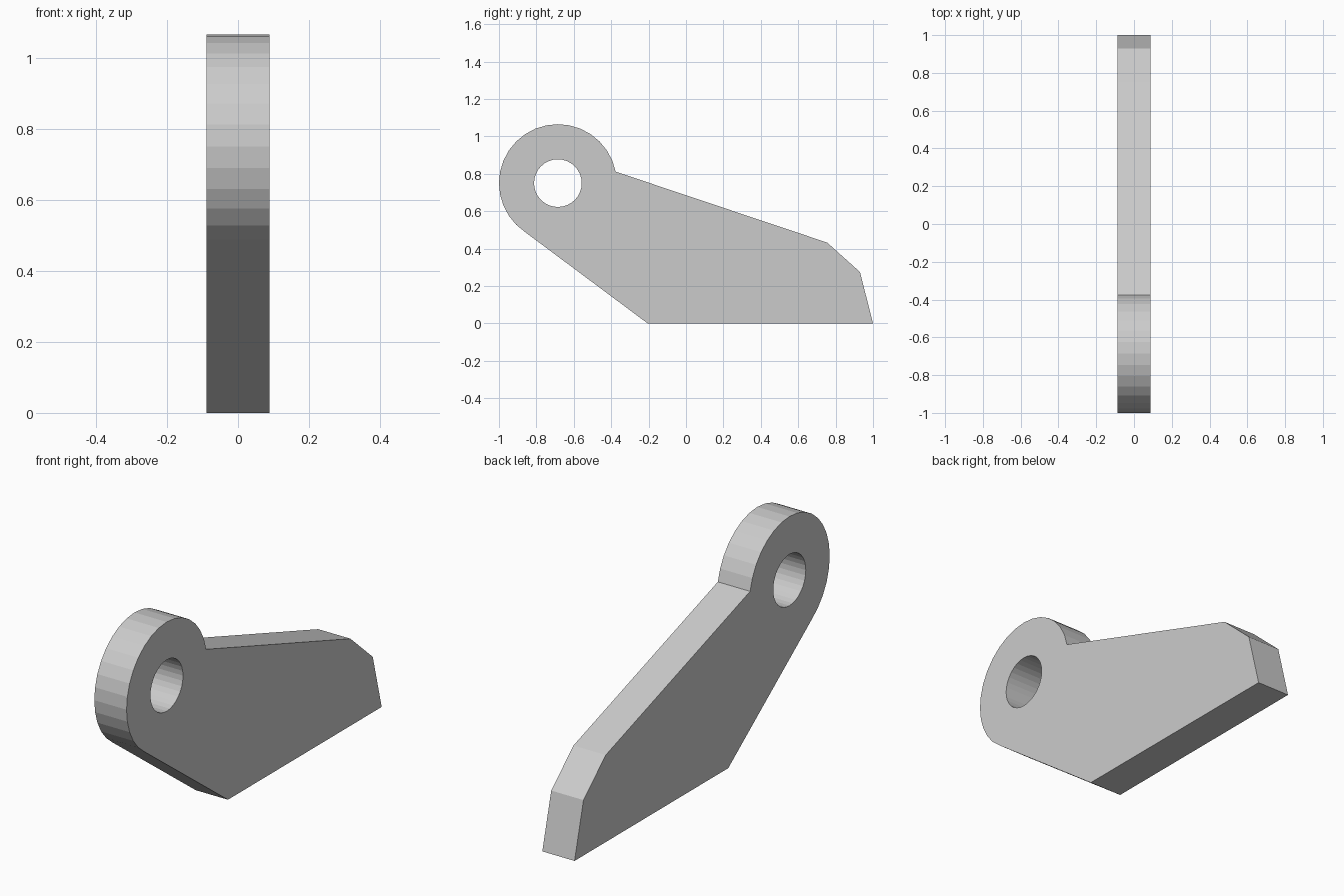
import bpy, bmesh
from math import cos, sin, radians

if "Cube" in bpy.data.objects:
    bpy.data.objects.remove(bpy.data.objects["Cube"])

THICK = 0.177
EYE = (-0.685, 0.75)          # centre of the eye in (y, z)
STEP = 360 / 32


def arc(radius, first, last):
    """Points on the eye circle, in 32nds of a turn."""
    return [(EYE[0] + radius * cos(radians(i * STEP)),
             EYE[1] + radius * sin(radians(i * STEP))) for i in range(first, last + 1)]


def add_loop(bm, points):
    verts = [bm.verts.new((0, y, z)) for y, z in points]
    return [bm.edges.new((a, b)) for a, b in zip(verts, verts[1:] + verts[:1])]


# Outline: rounded eye running tangentially into the foot and sloped arm
outline = arc(0.315, 1, 21) + [(-0.205, 0), (1, 0), (0.93, 0.275), (0.755, 0.432)]
hole = arc(0.1275, 0, 31)

# Flat plate with a pin hole
bm = bmesh.new()
edges = add_loop(bm, outline) + add_loop(bm, hole)
bmesh.ops.triangle_fill(bm, edges=edges, use_beauty=True, normal=(1, 0, 0))
bmesh.ops.recalc_face_normals(bm, faces=bm.faces)
bmesh.ops.dissolve_limit(bm, angle_limit=radians(1), verts=[], edges=bm.edges)
mesh = bpy.data.meshes.new("lug_bracket")
bm.to_mesh(mesh)
bm.free()
bracket = bpy.data.objects.new("lug_bracket", mesh)
bpy.context.collection.objects.link(bracket)

# Plate thickness, centred on x = 0
solid = bracket.modifiers.new("thickness", 'SOLIDIFY')
solid.thickness = THICK
solid.offset = 0
